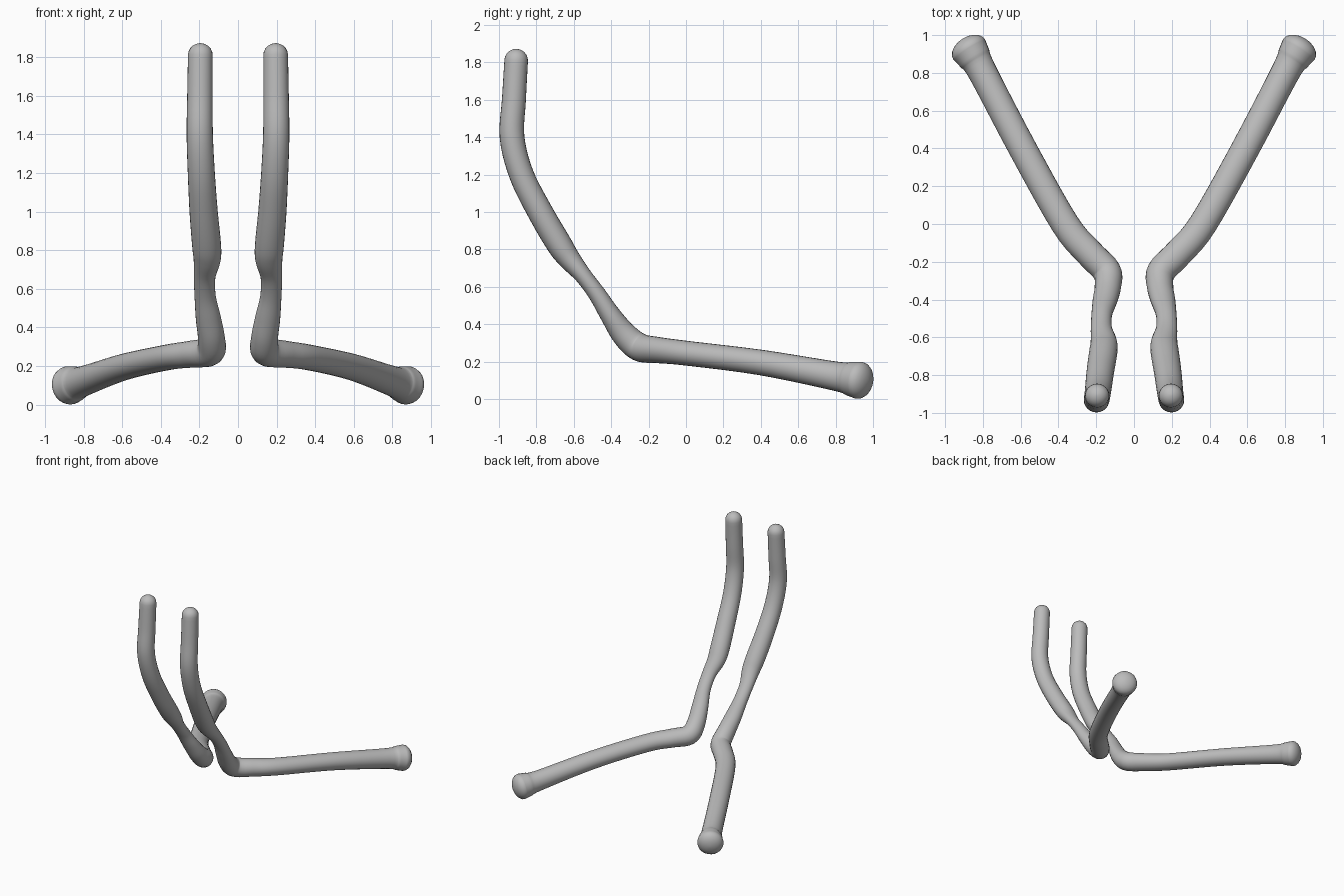
import bpy
import bmesh
import math
from mathutils import Vector

SIDES = 24      # vertices around the tube
STEPS = 5       # rings between two stations
CAP_RINGS = 5   # rings in each rounded end

# Remove the default object
default_cube = bpy.data.objects.get("Cube")
if default_cube:
    bpy.data.objects.remove(default_cube, do_unlink=True)

# Single flat colour
grey = bpy.data.materials.new("plain_grey")
grey.use_nodes = True
colour = (0.5, 0.5, 0.5, 1)
grey.diffuse_color = colour
grey.node_tree.nodes["Principled BSDF"].inputs["Base Color"].default_value = colour

# Stations along the left tube, from the upright tip down to the flared foot:
# x, y, z of the centre, then sideways radius and depth radius
stations = [
    (.195, -.908, 1.81, .064, .063),
    (.197, -.92, 1.6, .066, .064),
    (.198, -.93, 1.4, .068, .066),
    (.19, -.88, 1.2, .07, .066),
    (.178, -.78, 1, .073, .068),
    (.163, -.68, .83, .075, .068),
    (.16, -.625, .75, .07, .06),
    (.173, -.55, .66, .056, .046),
    (.17, -.475, .56, .055, .047),
    (.154, -.405, .45, .065, .055),
    (.138, -.33, .345, .07, .068),
    (.145, -.25, .277, .076, .075),
    (.235, -.155, .262, .076, .07),
    (.365, 0, .245, .075, .066),
    (.59, .4, .195, .075, .068),
    (.8, .8, .122, .077, .078),
    (.845, .88, .108, .09, .092),
    (.873, .925, .1, .1, .1),
]


def spline(a, b, c, d, t):
    """Smooth interpolation between b and c."""
    return [0.5 * (2 * q + (r - p) * t + (2 * p - 5 * q + 4 * r - s) * t ** 2
                   + (3 * q - p - 3 * r + s) * t ** 3)
            for p, q, r, s in zip(a, b, c, d)]


def resample(points):
    """Turn the stations into a dense, smooth list of rings."""
    padded = [points[0]] + points + [points[-1]]
    rings = []
    for i in range(len(points) - 1):
        for k in range(STEPS):
            rings.append(spline(*padded[i:i + 4], k / STEPS))
    rings.append(list(points[-1]))
    return rings


def rounded_end(ring, direction, length):
    """Shrinking rings that close a tube end as a dome."""
    dome = []
    for k in range(1, CAP_RINGS + 1):
        angle = math.radians(85) * k / CAP_RINGS
        centre = Vector(ring[:3]) + direction * length * math.sin(angle)
        dome.append([*centre, ring[3] * math.cos(angle), ring[4] * math.cos(angle)])
    return dome


def build_tube(name, points, mirror):
    rings = resample(points)
    start = (Vector(rings[0][:3]) - Vector(rings[1][:3])).normalized()
    end = (Vector(rings[-1][:3]) - Vector(rings[-2][:3])).normalized()
    rings = (rounded_end(rings[0], start, .062)[::-1] + rings
             + rounded_end(rings[-1], end, .065))

    bm = bmesh.new()
    loops = []
    for i, ring in enumerate(rings):
        before = Vector(rings[max(i - 1, 0)][:3])
        after = Vector(rings[min(i + 1, len(rings) - 1)][:3])
        tangent = (after - before).normalized()
        side = Vector((1, 0, 0))
        side = (side - tangent * side.dot(tangent)).normalized()
        depth = tangent.cross(side)
        loop = []
        for k in range(SIDES):
            angle = math.tau * k / SIDES
            co = (Vector(ring[:3]) + side * ring[3] * math.cos(angle)
                  + depth * ring[4] * math.sin(angle))
            co.x *= mirror
            loop.append(bm.verts.new(co))
        loops.append(loop)

    # Skin the rings and close both ends
    for low, high in zip(loops, loops[1:]):
        for k in range(SIDES):
            n = (k + 1) % SIDES
            bm.faces.new((low[k], low[n], high[n], high[k]))
    bm.faces.new(loops[0])
    bm.faces.new(loops[-1])
    bmesh.ops.recalc_face_normals(bm, faces=bm.faces[:])
    for face in bm.faces:
        face.smooth = True

    mesh = bpy.data.meshes.new(name)
    bm.to_mesh(mesh)
    bm.free()
    mesh.materials.append(grey)
    tube = bpy.data.objects.new(name, mesh)
    bpy.context.collection.objects.link(tube)
    return tube


# The two mirrored bent tubes
for name, mirror in (("left_bent_tube", 1), ("right_bent_tube", -1)):
    build_tube(name, stations, mirror)
